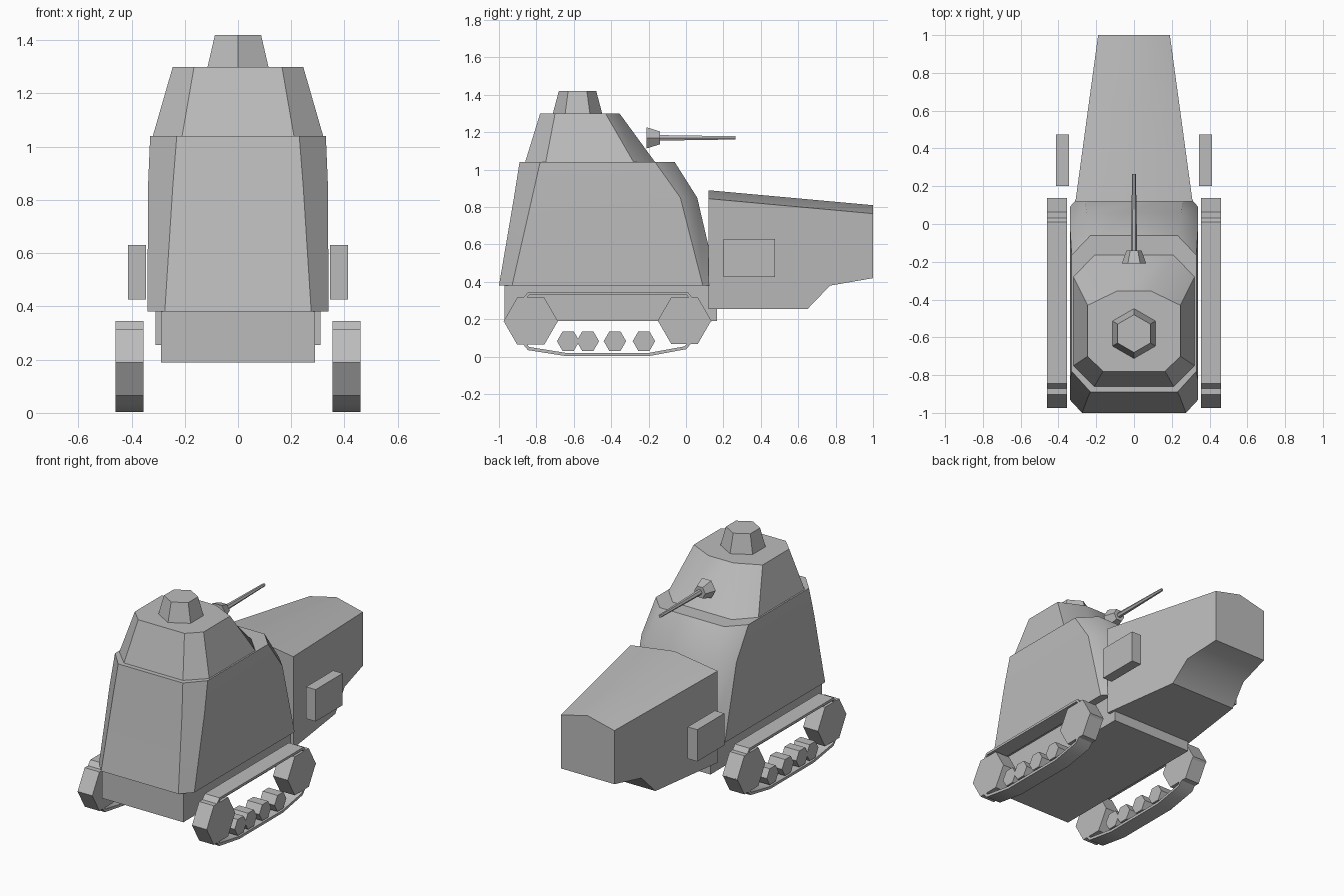
import bpy, bmesh, math
from mathutils import Matrix, Vector

if "Cube" in bpy.data.objects:
    bpy.data.objects.remove(bpy.data.objects["Cube"], do_unlink=True)

steel = bpy.data.materials.new("plain_grey")
steel.use_nodes = True
GREY = (0.5, 0.5, 0.5, 1)
steel.diffuse_color = GREY
steel.node_tree.nodes["Principled BSDF"].inputs["Base Color"].default_value = GREY


def finish(name, bm, smooth=42):
    bmesh.ops.recalc_face_normals(bm, faces=bm.faces)
    mesh = bpy.data.meshes.new(name)
    bm.to_mesh(mesh)
    bm.free()
    mesh.materials.append(steel)
    obj = bpy.data.objects.new(name, mesh)
    bpy.context.collection.objects.link(obj)
    bpy.ops.object.select_all(action='DESELECT')
    obj.select_set(True)
    bpy.context.view_layer.objects.active = obj
    bpy.ops.object.shade_smooth_by_angle(angle=math.radians(smooth))
    return obj


def loft(name, rings, closed=False):
    """Skin matching rings; cap both ends, or join last to first when closed."""
    bm = bmesh.new()
    loops = [[bm.verts.new(p) for p in ring] for ring in rings]
    pairs = list(zip(loops, loops[1:]))
    if closed:
        pairs.append((loops[-1], loops[0]))
    else:
        bm.faces.new(loops[0])
        bm.faces.new(loops[-1])
    for a, b in pairs:
        for i in range(len(a)):
            j = (i + 1) % len(a)
            bm.faces.new((a[i], a[j], b[j], b[i]))
    return finish(name, bm)


def box(name, x, y, z):
    return loft(name, [[(x[0], y[0], h), (x[1], y[0], h), (x[1], y[1], h), (x[0], y[1], h)]
                       for h in z])


def octagon(z, side, rear, front, y):
    """Plan outline with chamfered corners; y runs rear edge to front edge."""
    right = [(rear, y[0], z), (side, y[1], z), (side, y[2], z), (front, y[3], z)]
    return right + [(-a, b, c) for a, b, c in reversed(right)]


def hexagon(axis, centre, radius, start):
    """Six points around a centre, in the plane across the given axis."""
    pts = []
    for i in range(6):
        t = math.radians(start + 60 * i)
        u, v = radius * math.cos(t), radius * math.sin(t)
        off = {'x': (0, u, v), 'y': (u, 0, v), 'z': (u, v, 0)}[axis]
        pts.append(Vector(centre) + Vector(off))
    return pts


# Hull, turret and cupola
loft("hull", [octagon(0.38, 0.34, 0.275, 0.27, (-1.0, -0.93, 0.09, 0.17)),
              octagon(0.85, 0.338, 0.245, 0.25, (-0.92, -0.823, -0.03, 0.06)),
              octagon(1.04, 0.33, 0.23, 0.23, (-0.89, -0.78, -0.165, -0.06))])
loft("turret", [octagon(1.04, 0.32, 0.21, 0.21, (-0.86, -0.75, -0.28, -0.165)),
                octagon(1.30, 0.245, 0.165, 0.09, (-0.78, -0.70, -0.43, -0.355))])
loft("cupola", [hexagon('z', (0, -0.58, 1.30), 0.132, 30),
                hexagon('z', (0, -0.58, 1.42), 0.10, 30)])
box("lower_hull", (-0.29, 0.29), (-0.97, 0.165), (0.19, 0.38))

# Long tapering engine cover with a shallow gabled roof
rings = []
for y, bottom in ((0.12, 0.255), (0.65, 0.255), (0.77, 0.38), (1.0, 0.42)):
    t = (y - 0.12) / 0.88
    w, eave = 0.31 - 0.12 * t, 0.845 - 0.08 * t
    rings.append([(-w, y, bottom), (w, y, bottom), (w, y, eave),
                  (0, y, eave + 0.045), (-w, y, eave)])
loft("engine_cover", rings)

# Machine gun
loft("gun_mount", [hexagon('y', (0, -0.21, 1.17), 0.065, 0),
                   hexagon('y', (0, -0.14, 1.17), 0.04, 0)])
loft("gun_barrel", [hexagon('y', (0, -0.14, 1.17), 0.017, 0),
                    hexagon('y', (0, 0.265, 1.17), 0.01, 0)])

# Running gear and side boxes, repeated on both sides
BELT_OUTER = [(-0.975, 0.19), (-0.845, 0.345), (0.01, 0.345), (0.137, 0.19),
              (0.0, 0.04), (-0.2, 0.003), (-0.64, 0.003), (-0.845, 0.035)]
BELT_INNER = [(-0.955, 0.19), (-0.838, 0.33), (0.003, 0.33), (0.117, 0.19),
              (-0.008, 0.055), (-0.2, 0.02), (-0.64, 0.02), (-0.838, 0.052)]
WHEELS = [("rear_sprocket", -0.83, 0.19, 0.145), ("front_sprocket", -0.008, 0.193, 0.143)]
WHEELS += [("road_wheel_%d" % (i + 1), y, 0.083, 0.06)
           for i, y in enumerate((-0.63, -0.525, -0.38, -0.225))]

for side, s in (("left", 1), ("right", -1)):
    inner, outer = 0.355 * s, 0.46 * s
    loft(side + "_track", [[(outer, *o), (outer, *i), (inner, *i), (inner, *o)]
                           for o, i in zip(BELT_OUTER, BELT_INNER)], closed=True)
    for name, y, z, r in WHEELS:
        loft(side + "_" + name, [hexagon('x', (x, y, z), r, 0) for x in (inner, outer)])
    box(side + "_side_box", (0.345 * s, 0.413 * s), (0.2, 0.475), (0.425, 0.63))
